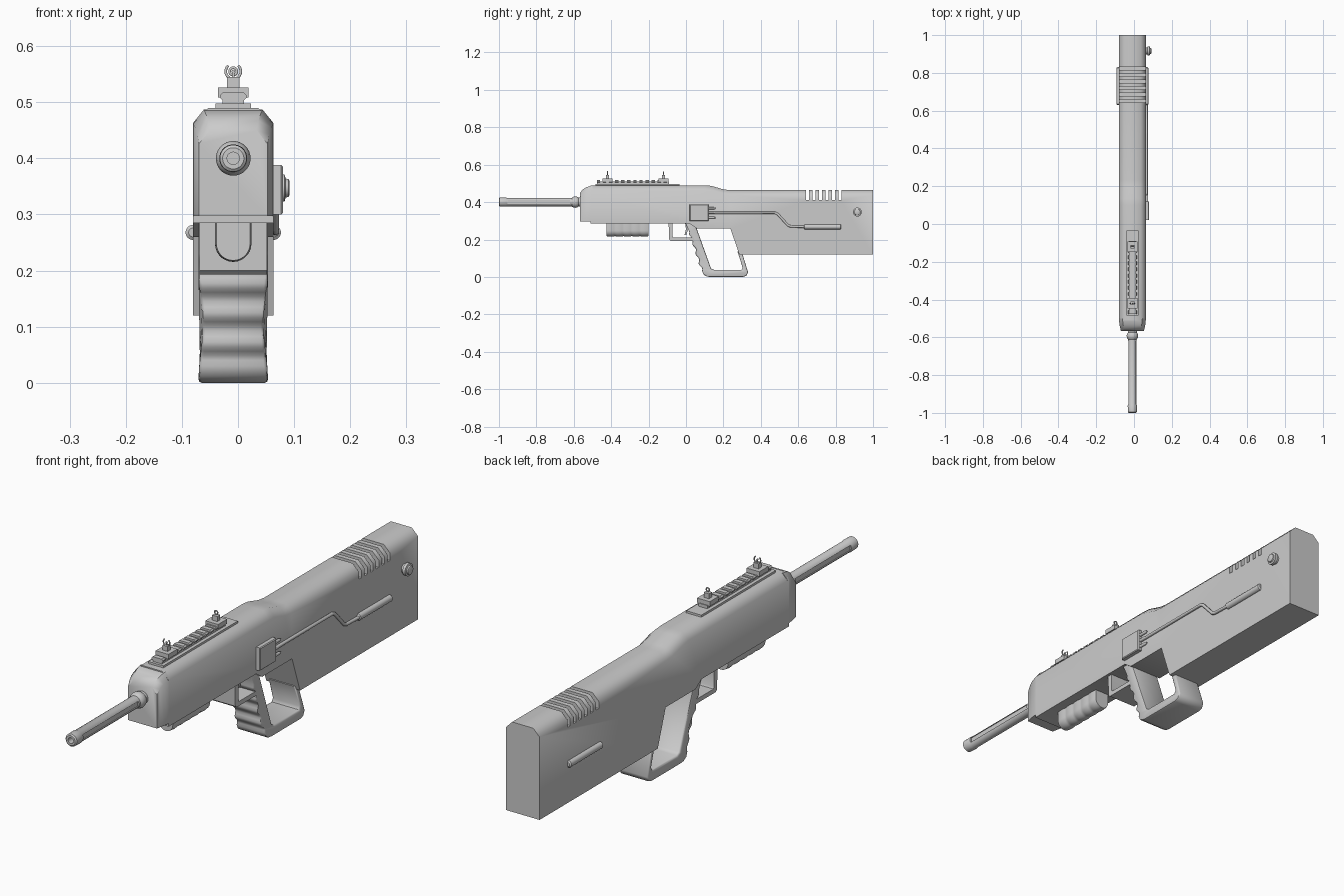
import bpy, bmesh, math
from mathutils import Vector, Matrix

if "Cube" in bpy.data.objects:
    bpy.data.objects.remove(bpy.data.objects["Cube"])

CX = -0.0085  # centre plane of the body


def finish(name, bm, angle=35):
    bmesh.ops.recalc_face_normals(bm, faces=bm.faces)
    me = bpy.data.meshes.new(name)
    bm.to_mesh(me)
    bm.free()
    ob = bpy.data.objects.new(name, me)
    bpy.context.collection.objects.link(ob)
    smooth(ob, angle)
    return ob


def smooth(ob, angle):
    bpy.ops.object.select_all(action='DESELECT')
    ob.select_set(True)
    bpy.context.view_layer.objects.active = ob
    bpy.ops.object.shade_smooth_by_angle(angle=math.radians(angle))


def loft(name, rings, angle=35):
    bm = bmesh.new()
    vs = [[bm.verts.new(p) for p in r] for r in rings]
    n = len(vs[0])
    for a, b in zip(vs, vs[1:]):
        for i in range(n):
            bm.faces.new((a[i], a[(i + 1) % n], b[(i + 1) % n], b[i]))
    bm.faces.new(vs[0])
    bm.faces.new(vs[-1])
    return finish(name, bm, angle)


def prism(name, pts, x0, x1, bevel=None, offset=0.025, segs=1, angle=35):
    """Side profile (y, z) extruded across x; bevel picks long edges by (v1, v2)."""
    bm = bmesh.new()
    f = bm.faces.new([bm.verts.new((x0, y, z)) for y, z in pts])
    ext = bmesh.ops.extrude_face_region(bm, geom=[f])['geom']
    bmesh.ops.translate(bm, vec=(x1 - x0, 0, 0), verts=[g for g in ext if isinstance(g, bmesh.types.BMVert)])
    if bevel:
        es = [e for e in bm.edges if bevel(*e.verts)]
        bmesh.ops.bevel(bm, geom=es, offset=offset, segments=segs, profile=0.5, affect='EDGES')
    return finish(name, bm, angle)


def box(name, x, y, z):
    return prism(name, [(y[0], z[0]), (y[1], z[0]), (y[1], z[1]), (y[0], z[1])], x[0], x[1])


def lathe(name, prof, loc, axis='Y', n=24):
    """Profile of (distance along axis, radius)."""
    rings = []
    for d, r in prof:
        ring = []
        for i in range(n):
            a = math.tau * (i + 0.5) / n
            c, s = r * math.cos(a), r * math.sin(a)
            ring.append(Vector(loc) + Vector((c, d, s) if axis == 'Y' else (d, c, s)))
        rings.append(ring)
    return loft(name, rings)


def tube(name, pts, r, cyclic=False):
    cu = bpy.data.curves.new(name, 'CURVE')
    cu.dimensions = '3D'
    cu.bevel_depth, cu.bevel_resolution, cu.use_fill_caps = r, 3, True
    sp = cu.splines.new('POLY')
    sp.points.add(len(pts) - 1)
    for p, c in zip(sp.points, pts):
        p.co = (*c, 1)
    sp.use_cyclic_u = cyclic
    ob = bpy.data.objects.new(name, cu)
    bpy.context.collection.objects.link(ob)
    return ob


def cut(ob, cutters, angle):
    for c in cutters:
        m = ob.modifiers.new('cut', 'BOOLEAN')
        m.operation, m.solver, m.object = 'DIFFERENCE', 'EXACT', c
        bpy.context.view_layer.objects.active = ob
        bpy.ops.object.modifier_apply(modifier=m.name)
        bpy.data.objects.remove(c)
    smooth(ob, angle)


# Main body and stock, top edges chamfered, vent slots across the rear
body = prism('body', [(-.51, .285), (.02, .285), (.056, .26), (.237, .26), (.285, .12), (1, .12),
                      (1, .464), (.235, .464), (.2, .468), (.135, .487), (.1, .49), (-.51, .49)],
             -.08, .063, lambda a, b: a.co.z > .45 and b.co.z > .45 and a.co.x == b.co.x, .027, 1, 50)
cut(body, [box('slot_cutter', (-.2, .2), (y - .008, y + .008), (.41, .6))
           for y in [.65 + .0345 * i for i in range(6)]], 50)

# Rounded nose cap
rings = []
for y, hw, top in [(-.50, .0715, .487), (-.515, .0705, .485), (-.535, .068, .479), (-.553, .064, .467), (-.566, .061, .45)]:
    ch = .024
    rings.append([(CX + sx, y, z) for sx, z in [(-hw, .297), (hw, .297), (hw, top - ch), (hw - ch * .8, top),
                                              (-hw + ch * .8, top), (-hw, top - ch)]])
loft('nose_cap', rings, 40)

# Barrel with side flutes, collar and bored muzzle
barrel = lathe('barrel', [(-1, .019), (-.996, .024), (-.962, .025), (-.958, .023), (-.55, .023)], (CX, 0, .4))
cut(barrel, [box('flute_cutter', (CX + s * .027 - .01, CX + s * .027 + .01), (-.955, -.62), (.391, .411))
             for s in (-1, 1)] + [lathe('bore_cutter', [(-1.05, .011), (-.9, .011)], (CX, 0, .4))], 35)
lathe('barrel_collar', [(-.612, .022), (-.605, .028), (-.592, .031), (-.58, .028), (-.575, .024), (-.555, .024)], (CX, 0, .4))

# Thumbhole grip frame with finger waves on the front
front = []
for i in range(25):
    t = i / 24
    w = .005 * math.sin(t * math.tau * 4)
    front.append((.018 + .068 * t - w, .24 - .21 * t - w * .3))
outline = [(-.005, .29)] + front + [(.095, .012), (.112, .002), (.13, 0), (.305, 0), (.323, .006), (.332, .025),
                                    (.298, .135), (.275, .135), (.303, .05), (.297, .038), (.15, .038),
                                    (.134, .045), (.056, .262), (.056, .29)]
grip = prism('grip_frame', outline, CX - .062, CX + .062,
             lambda a, b: a.co.x == b.co.x, .006, 2, 45)
for v in grip.data.vertices:  # wider near the body, slimmer waist
    z = v.co.z
    k = .94 + .06 * math.cos(min(z, .2) / .2 * math.tau)
    v.co.x = CX + (v.co.x - CX) * k

# Trigger guard and trigger
prism('trigger_guard', [(-.093, .29), (-.09, .2), (-.082, .193), (.04, .193), (.035, .21), (-.068, .21), (-.072, .217),
                        (-.072, .29)], CX - .06, CX + .06)
prism('trigger', [(-.005, .29), (.0, .255), (-.008, .225), (.002, .225), (.012, .255), (.015, .29)], CX - .015, CX + .015)

# Ribbed foregrip under the front, U-shaped section
rings = []
for i in range(41):
    t = i / 40
    r = .0325 - .0025 * (1 - abs(math.sin(t * math.pi * 5)))
    ring = [(CX - r, -.425 + .225 * t, .29)]
    ring += [(CX - r * math.cos(a), -.425 + .225 * t, .248 - r * math.sin(a)) for a in [math.pi * k / 14 for k in range(15)]]
    rings.append(ring + [(CX + r, -.425 + .225 * t, .29)])
loft('foregrip', rings)

# Top rail
box('rail_base', (CX - .032, CX + .032), (-.485, -.035), (.485, .498))
box('rail_stem', (CX - .019, CX + .019), (-.475, -.09), (.495, .51))
for i in range(12):
    y = -.468 + i * .0325
    loft('rail_tooth_%d' % (i + 1), [[(CX + x, yy, z) for x, z in [(-.017, .502), (.017, .502), (.024, .508), (.024, .512),
                                     (.019, .517), (-.019, .517), (-.024, .512), (-.024, .508)]] for yy in (y - .009, y + .009)])

# Sights: clamp, post and ring
for name, y, r, gap, zc in [('front_sight', -.42, .0135, .7, .555), ('rear_sight', -.12, .0065, 0, .555)]:
    box(name + '_clamp', (CX - .027, CX + .027), (y - .027, y + .027), (.508, .526))
    box(name + '_post', (CX - .011, CX + .011), (y - .009, y + .009), (.52, .545))
    n = 20
    pts = []
    for i in range(n + (1 if gap else 0)):
        a = math.pi / 2 + gap + (math.tau - 2 * gap) * i / n
        pts.append((CX + r * math.cos(a), y, zc + r * math.sin(a)))
    tube(name + '_ring', pts, .0025, not gap)
lathe('front_sight_pin', [(-.003, .003), (.003, .003)], (CX, -.42, .555))
box('front_sight_blade', (CX - .002, CX + .002), (-.422, -.418), (.54, .557))

# Side canisters on both flanks
for name, x in (('right_canister', .063), ('left_canister', -.08)):
    lathe(name, [(.63, .008), (.634, .0135), (.826, .0135), (.83, .008)], (x, 0, .268), n=20)

# Right side control plate with plugs and cable
prism('control_plate', [(.02, .3), (.12, .3), (.12, .388), (.02, .388)], .055, .08,
      lambda a, b: a.co.x == b.co.x and a.co.x > .07, .003, 1)
for i, z in enumerate((.317, .343, .367)):
    lathe('plug_%d' % (i + 1), [(.11, .006), (.15, .006), (.158, .003)], (.069, 0, z), n=12)
tube('cable', [(.067, .11, .343), (.067, .475, .343), (.067, .49, .336), (.067, .545, .276),
               (.067, .56, .27), (.067, .64, .268)], .0065)

# Round knob near the butt
lathe('knob', [(.055, .018), (.07, .018), (.072, .024), (.083, .024), (.085, .017), (.09, .016), (.0915, .013)],
      (0, .916, .347), 'X')
